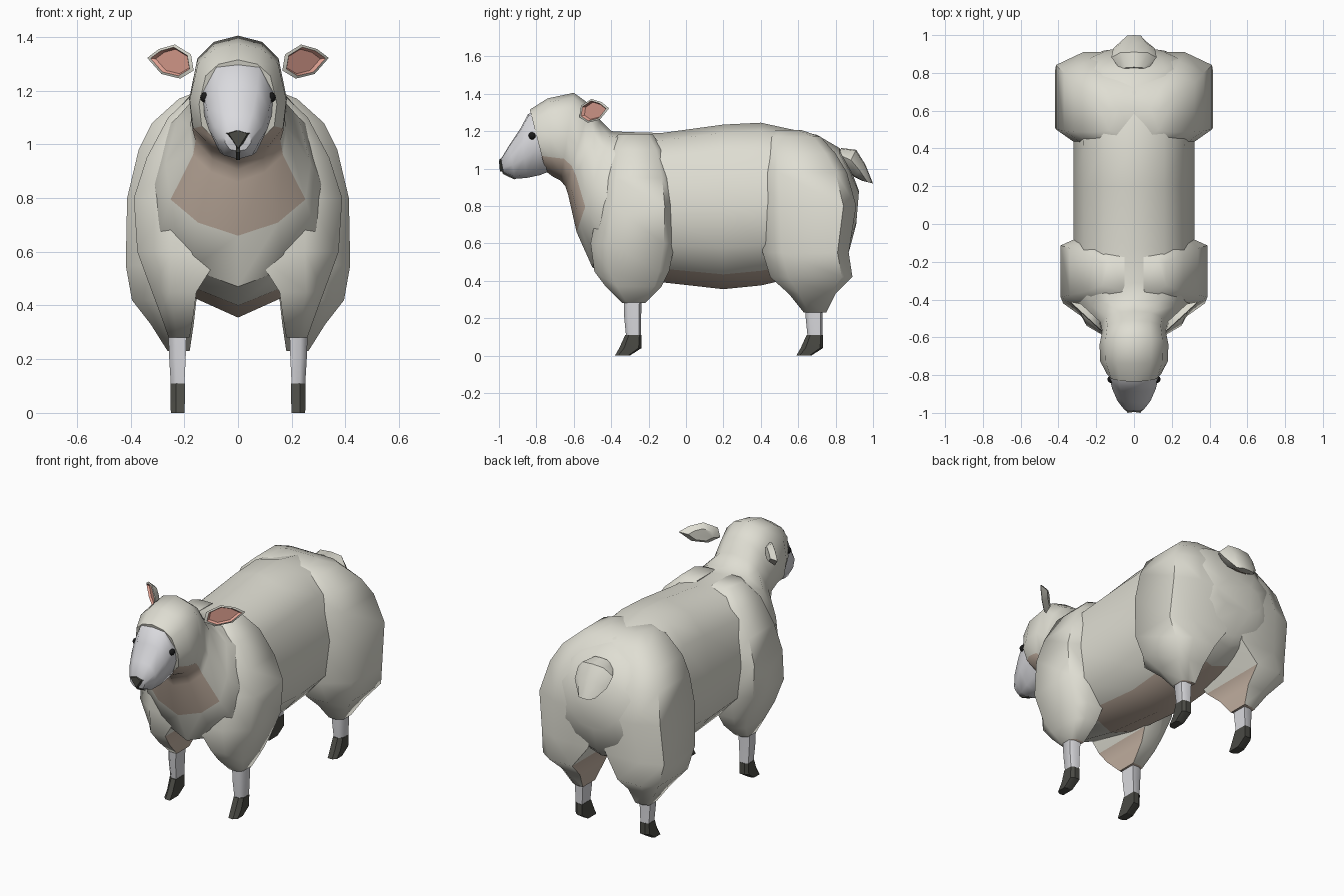
import bpy, bmesh, math
from mathutils import Vector

if "Cube" in bpy.data.objects:
    bpy.data.objects.remove(bpy.data.objects["Cube"])


def mat(name, r, g, b):
    m = bpy.data.materials.new(name)
    m.diffuse_color = (r, g, b, 1)
    m.use_nodes = True
    m.node_tree.nodes["Principled BSDF"].inputs["Base Color"].default_value = m.diffuse_color
    return m


WOOL = mat("wool", 0.74, 0.73, 0.65)
SKIN = mat("skin", 0.55, 0.44, 0.36)
FACE = mat("face", 0.70, 0.70, 0.73)
DARK = mat("dark", 0.07, 0.07, 0.06)
PINK = mat("pink", 0.75, 0.36, 0.29)
BLACK = mat("black", 0.01, 0.01, 0.01)


def loft(name, rings, mats, pick=None, angle=50):
    """Skin closed rings, cap both ends; pick(ring, side) gives the material slot."""
    bm = bmesh.new()
    vs = [[bm.verts.new(p) for p in r] for r in rings]
    n = len(vs[0])
    for i in range(len(vs) - 1):
        for j in range(n):
            k = (j + 1) % n
            f = bm.faces.new((vs[i][j], vs[i][k], vs[i + 1][k], vs[i + 1][j]))
            f.material_index = pick(i, j) if pick else 0
    bm.faces.new(vs[0][::-1])
    cap = bm.faces.new(vs[-1])
    cap.material_index = pick(len(vs) - 1, 0) if pick else 0
    bmesh.ops.recalc_face_normals(bm, faces=bm.faces)
    for f in bm.faces:
        f.smooth = True
    for e in bm.edges:
        e.smooth = e.calc_face_angle(0) < math.radians(angle)
    me = bpy.data.meshes.new(name)
    bm.to_mesh(me)
    bm.free()
    for m in mats:
        me.materials.append(m)
    ob = bpy.data.objects.new(name, me)
    bpy.context.collection.objects.link(ob)
    return ob


def section(st, prof):
    """Slanted symmetric ring: top y,z, bottom y,z, half width; prof runs top to bottom."""
    yt, zt, yb, zb, w = st
    half = [(x * w, yb + (yt - yb) * t, zb + (zt - zb) * t) for x, t in prof]
    return half + [(-x, y, z) for x, y, z in half[-2:0:-1]]


def slab(lv, s, dy=0, front=0.22, back=0.13):
    """Horizontal ring with chamfered outer corners: z, inner x, outer x, front y, back y."""
    z, x0, x1, y0, y1 = lv
    dx, d = x1 - x0, y1 - y0
    pts = [(x0, y0), (x0 + .6 * dx, y0), (x1, y0 + front * d),
           (x1, y1 - back * d), (x0 + .65 * dx, y1), (x0, y1)]
    return [(s * x, y + dy, z) for x, y in pts]


# Fleece: head wool, neck and barrel in one skin
prof = [(0, 1), (.5, .95), (.83, .82), (1, .5), (.93, .25), (.55, .09), (0, 0)]
fleece = [(-.835, 1.315, -.75, .985, .145), (-.74, 1.375, -.71, .955, .18),
          (-.6, 1.405, -.67, .935, .182), (-.51, 1.34, -.645, .905, .17),
          (-.46, 1.26, -.63, .86, .18), (-.4, 1.2, -.585, .66, .27),
          (-.31, 1.195, -.5, .47, .32), (-.13, 1.19, -.2, .40, .32),
          (.2, 1.235, .2, .355, .32), (.4, 1.245, .4, .375, .32),
          (.7, 1.18, .68, .44, .33), (.82, 1.11, .82, .5, .33),
          (.88, 1.0, .87, .55, .28), (.925, .88, .91, .7, .16)]
n_side = 12
loft("fleece", [section(s, prof) for s in fleece], [WOOL, SKIN],
     lambda i, j: int((i < 5 and 4 <= j <= 7) or (6 < i < 10 and j in (5, 6))))

# Face
fprof = [(0, 1), (.62, .97), (1, .68), (.95, .4), (.6, .08), (0, 0)]
face = [(-.80, 1.31, -.73, .985, .135), (-.845, 1.29, -.78, .965, .128),
        (-.885, 1.215, -.85, .95, .115), (-.945, 1.125, -.915, .945, .088),
        (-.99, 1.05, -.975, .975, .05)]
loft("face", [section(s, fprof) for s in face], [FACE])

# Nose and mouth
loft("nose", [[(0, -.93, 1.06), (.062, -.95, 1.045), (0, -.96, .98), (-.062, -.95, 1.045)],
              [(0, -.995, 1.052), (.035, -1.0, 1.04), (0, -.995, .985), (-.035, -1.0, 1.04)]],
     [DARK], angle=30)
loft("mouth", [[(.008, y, z), (-.008, y, z), (-.008, y + .04, z + .02), (.008, y + .04, z + .02)]
               for y, z in ((-.99, 1.0), (-.978, .97), (-.918, .942))], [DARK], angle=30)

# Tail
tprof = [(0, 1), (.6, .95), (1, .5), (.55, .05), (0, 0)]
tail = [(.83, 1.11, .80, 1.04, .07), (.91, 1.1, .855, .99, .12),
        (.96, 1.02, .90, .955, .11), (1.0, .92, .94, .935, .06)]
loft("tail", [section(s, tprof) for s in tail], [WOOL, SKIN],
     lambda i, j: int(i < 3 and j in (3, 4)))

# Level tables for haunch, shoulder, leg and hoof
haunch = [(1.205, 0, .13, .46, .62), (1.17, 0, .22, .42, .72), (1.08, 0, .32, .4, .8),
          (.98, 0, .37, .39, .86), (.8, 0, .413, .385, .91), (.55, .06, .418, .41, .87),
          (.42, .155, .395, .45, .89), (.33, .165, .325, .55, .80), (.23, .18, .262, .63, .75)]
shoulder = [(1.185, .05, .17, -.36, -.18), (1.1, .05, .26, -.42, -.12),
            (.95, .05, .34, -.45, -.08), (.8, .05, .388, -.47, -.06),
            (.6, .06, .375, -.51, -.06), (.45, .155, .32, -.49, -.09),
            (.37, .165, .29, -.43, -.13), (.28, .18, .258, -.34, -.22)]
leg = [(.36, .19, .262, -.335, -.235), (.2, .195, .256, -.33, -.24), (.1, .2, .25, -.32, -.24)]
hoof = [(.11, .198, .252, -.325, -.238), (.04, .198, .252, -.357, -.238),
        (0, .2, .25, -.38, -.30)]
ear_outline = [(.165, 1.275), (.175, 1.335), (.235, 1.372), (.295, 1.355),
               (.338, 1.322), (.285, 1.262), (.215, 1.245)]


def ear_ring(s, scale, push):
    """Ear outline on its slanted plane, shrunk about its middle and pushed along the normal."""
    c = Vector((.245, -.495, 1.31))
    out = []
    for x, z in ear_outline:
        p = Vector((x, -.575 + (x - .16) * .92, z))
        p = c + (p - c) * scale + Vector((.67, -.74, 0)) * push
        out.append((s * p.x, p.y, p.z))
    return out


for s, side in ((1, "left"), (-1, "right")):
    loft(f"{side}_haunch", [slab(l, s) for l in haunch], [WOOL, SKIN],
         lambda i, j: int(i == 8 or (i > 5 and j == 5)), 60)
    loft(f"{side}_shoulder", [slab(l, s, 0, .2, .13) for l in shoulder], [WOOL, SKIN],
         lambda i, j: int(i == 7 or (i > 4 and j == 5)), 60)
    for dy, end in ((0, "front"), (.97, "back")):
        loft(f"{side}_{end}_leg", [slab(l, s, dy) for l in leg], [FACE], angle=60)
        loft(f"{side}_{end}_hoof", [slab(l, s, dy) for l in hoof], [DARK], angle=30)
    # Ear: rounded back, pale rim, recessed pink inside
    loft(f"{side}_ear", [ear_ring(s, .6, -.03), ear_ring(s, 1, 0), ear_ring(s, .84, .004),
                         ear_ring(s, .72, -.008)], [WOOL, PINK], lambda i, j: int(i > 1), 40)
    # Eye
    bpy.ops.mesh.primitive_uv_sphere_add(segments=12, ring_count=8, radius=.02,
                                         location=(s * .121, -.822, 1.175))
    eye = bpy.context.object
    eye.name = f"{side}_eye"
    eye.data.materials.append(BLACK)
    bpy.ops.object.shade_smooth()
